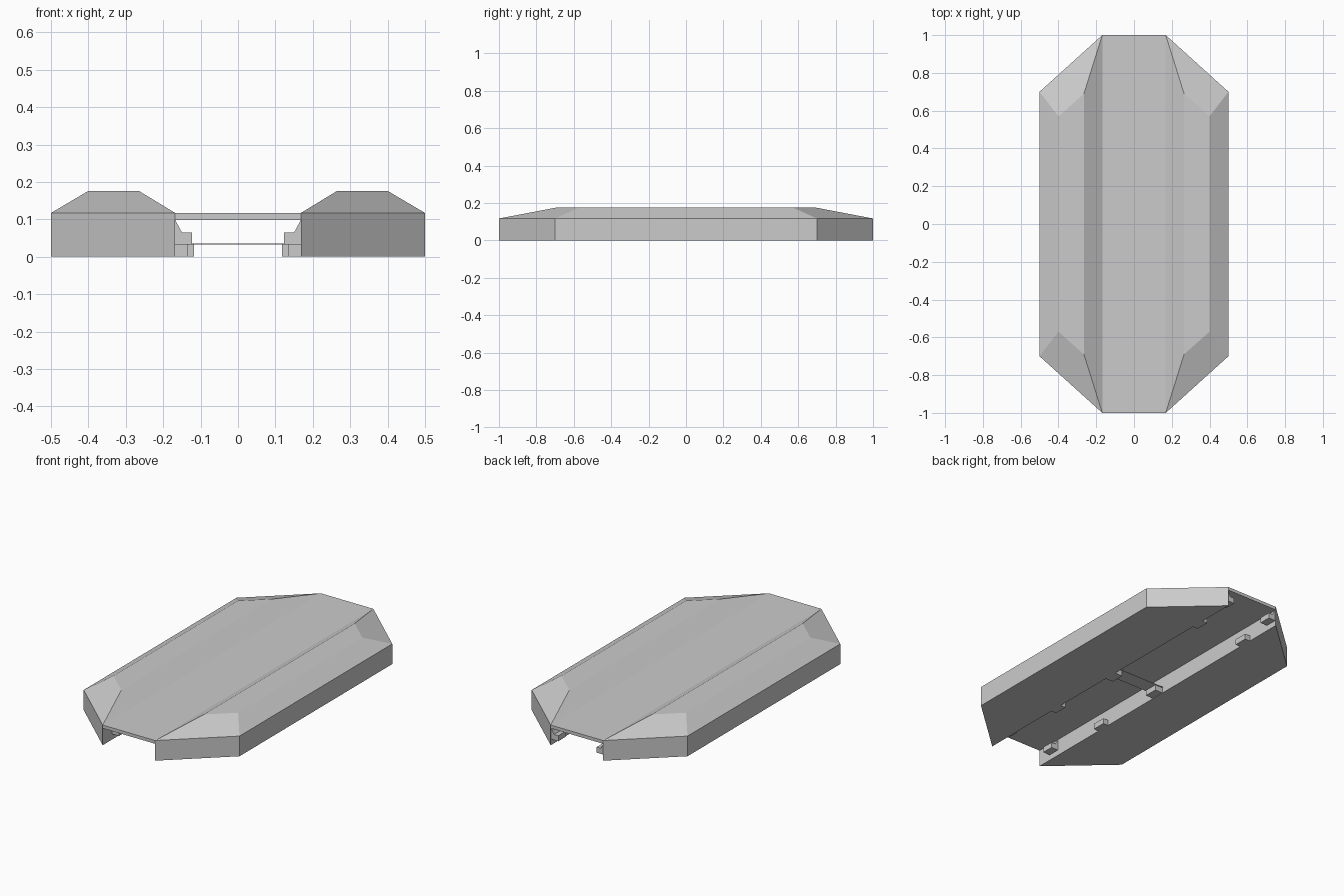
import bpy, bmesh

if "Cube" in bpy.data.objects:
    bpy.data.objects.remove(bpy.data.objects["Cube"])


def make(name, build):
    bm = bmesh.new()
    build(bm)
    bmesh.ops.recalc_face_normals(bm, faces=bm.faces)
    me = bpy.data.meshes.new(name)
    bm.to_mesh(me)
    bm.free()
    ob = bpy.data.objects.new(name, me)
    bpy.context.collection.objects.link(ob)
    return ob


def loft(bm, rings):
    # join stacked rings of equal length and cap both ends
    vs = [[bm.verts.new(p) for p in r] for r in rings]
    n = len(vs[0])
    for a, b in zip(vs, vs[1:]):
        for i in range(n):
            j = (i + 1) % n
            bm.faces.new((a[i], a[j], b[j], b[i]))
    bm.faces.new(vs[0][::-1])
    bm.faces.new(vs[-1])


def box(name, x0, x1, y0, y1, z0, z1):
    def build(bm):
        loft(bm, [[(x0, y0, z), (x1, y0, z), (x1, y1, z), (x0, y1, z)] for z in (z0, z1)])
    return make(name, build)


FOOT = [(0.168, -1), (0.5, -0.7), (0.5, 0.7), (0.168, 1)]
TOP = [(0.265, -0.69), (0.4, -0.57), (0.4, 0.57), (0.265, 0.69)]
WALL = 0.168

# deck joining the two side pods
box("deck", -WALL, WALL, -1, 1, 0.098, 0.117)

for side, s in (("right", 1), ("left", -1)):
    # side pod with sloped roof edges
    def pod(bm):
        loft(bm, [[(s * x, y, z) for x, y in ring]
                  for ring, z in ((FOOT, 0), (FOOT, 0.117), (TOP, 0.176))])
    make(side + "_pod", pod)

    # upper clips near the ends, each with a sloped bracket above
    for i, y in enumerate((-0.88, 0.96)):
        box(f"{side}_upper_clip_{i}", s * 0.123, s * WALL, y - 0.035, y + 0.035, 0.033, 0.065)

        def bracket(bm):
            loft(bm, [[(s * 0.15, yy, 0.065), (s * WALL, yy, 0.065), (s * WALL, yy, 0.098)]
                      for yy in (y - 0.035, y + 0.035)])
        make(f"{side}_bracket_{i}", bracket)

    # lower clips along the inner wall
    for i, y in enumerate((-0.46, 0.74)):
        box(f"{side}_lower_clip_{i}", s * 0.135, s * WALL, y - 0.04, y + 0.04, 0, 0.033)

    # mount at each end of the crossbar
    box(side + "_crossbar_mount", s * 0.118, s * WALL, -0.04, 0.04, 0.001, 0.033)

# thin crossbar between the pods
box("crossbar", -WALL, WALL, -0.045, 0.045, 0.033, 0.036)
